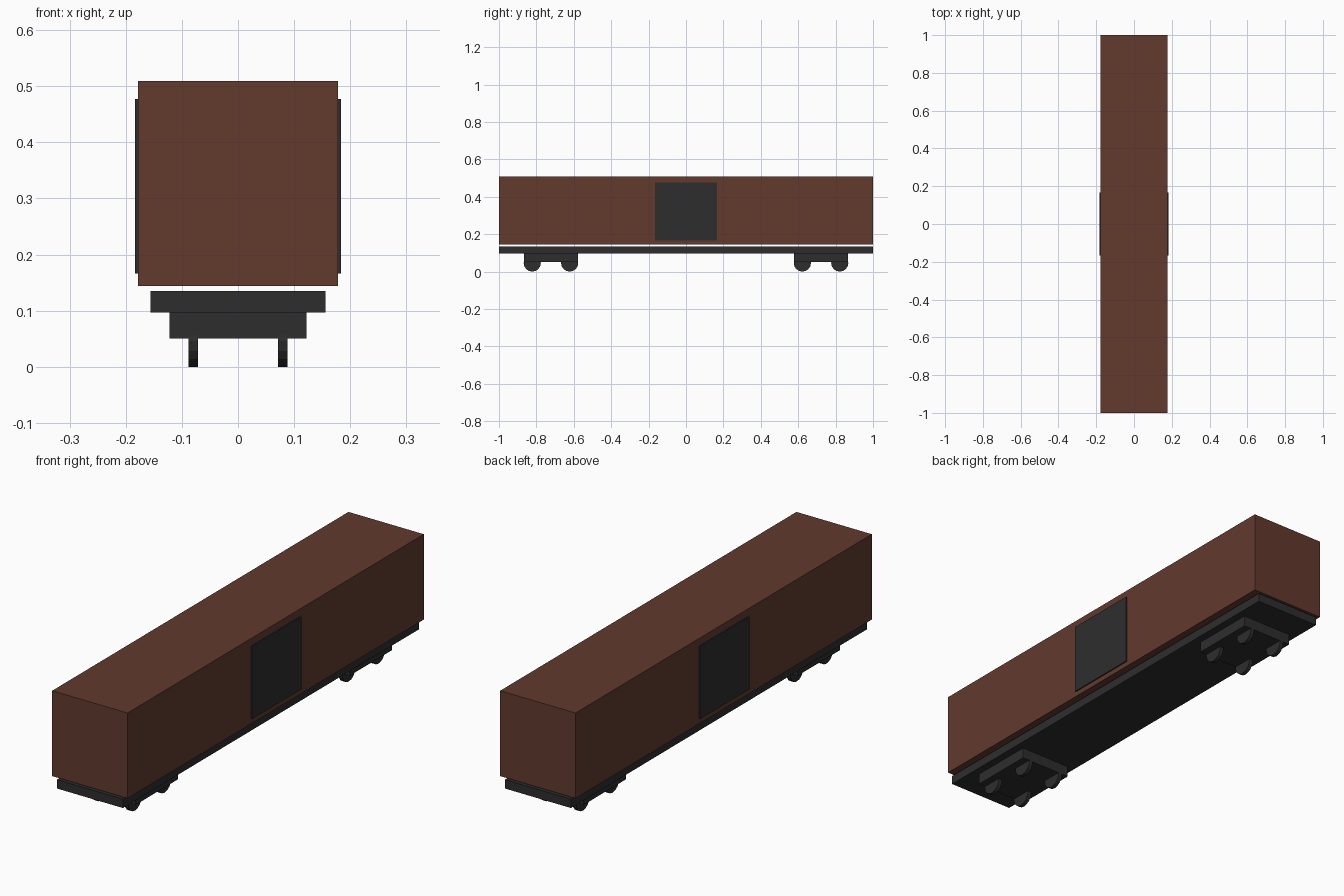
import bpy
from math import pi

if "Cube" in bpy.data.objects:
    bpy.data.objects.remove(bpy.data.objects["Cube"])


def material(name, rgb):
    m = bpy.data.materials.new(name)
    m.diffuse_color = (*rgb, 1)
    m.use_nodes = True
    m.node_tree.nodes["Principled BSDF"].inputs["Base Color"].default_value = m.diffuse_color
    return m


brown = material("brown_paint", (0.122, 0.042, 0.027))
dark = material("dark_metal", (0.027, 0.027, 0.027))


def box(name, lo, hi, mat):
    centre = [(a + b) / 2 for a, b in zip(lo, hi)]
    bpy.ops.mesh.primitive_cube_add(size=1, location=centre)
    ob = bpy.context.object
    ob.name = name
    ob.scale = [b - a for a, b in zip(lo, hi)]
    bpy.ops.object.transform_apply(location=False, rotation=False, scale=True)
    ob.data.materials.append(mat)


def wheel(name, x, y, radius=0.046, width=0.017):
    bpy.ops.mesh.primitive_cylinder_add(vertices=16, radius=radius, depth=width,
                                        location=(x, y, radius), rotation=(0, pi / 2, 0))
    ob = bpy.context.object
    ob.name = name
    ob.data.materials.append(dark)


# Car body and the underframe just below it
box("car_body", (-0.178, -1, 0.144), (0.178, 1, 0.509), brown)
box("underframe", (-0.156, -1, 0.097), (0.156, 1, 0.135), dark)

# Sliding door on each side
for side, x in (("left", -0.178), ("right", 0.178)):
    box(f"{side}_door", (x - 0.0055, -0.166, 0.166), (x + 0.0055, 0.166, 0.477), dark)

# Two trucks with four wheels each
for end, y in (("front", -0.722), ("rear", 0.722)):
    box(f"{end}_truck", (-0.122, y - 0.144, 0.05), (0.122, y + 0.144, 0.097), dark)
    for dy in (-0.1, 0.1):
        for x in (-0.08, 0.08):
            wheel(f"{end}_wheel", x, y + dy)
